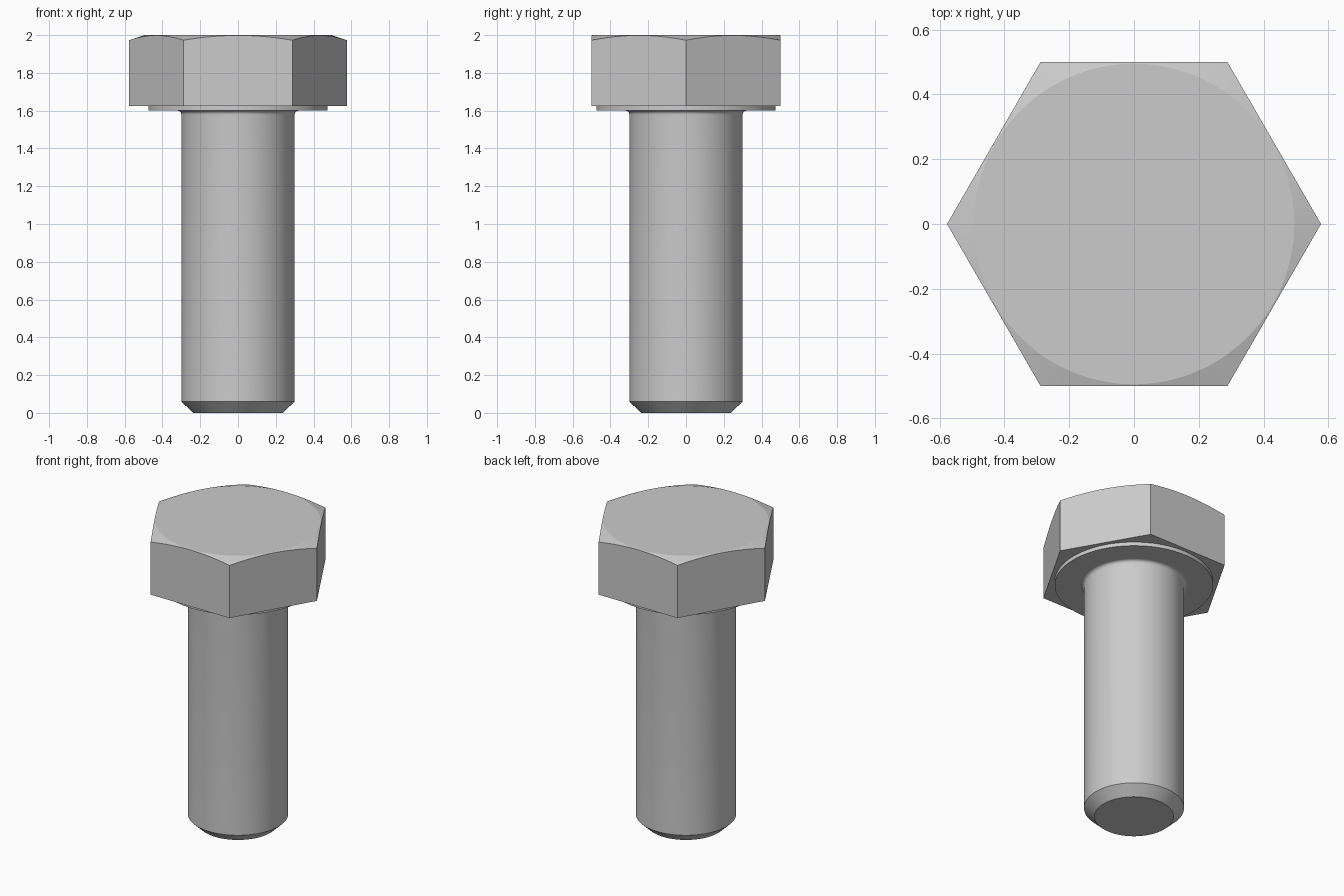
import bpy, bmesh
from math import cos, sin, pi, radians

cube = bpy.data.objects.get("Cube")
if cube:
    bpy.data.objects.remove(cube, do_unlink=True)

steel = bpy.data.materials.new("grey_steel")
steel.use_nodes = True
GREY = (0.6, 0.6, 0.6, 1)
steel.diffuse_color = GREY
steel.node_tree.nodes["Principled BSDF"].inputs["Base Color"].default_value = GREY


def lathe(name, profile, sides, turn=0.0):
    """Closed solid of revolution from (radius, height) pairs, bottom to top."""
    bm = bmesh.new()
    rings = [[bm.verts.new((r * cos(turn + 2 * pi * i / sides),
                            r * sin(turn + 2 * pi * i / sides), z))
              for i in range(sides)] for r, z in profile]
    for low, high in zip(rings, rings[1:]):
        for i in range(sides):
            j = (i + 1) % sides
            bm.faces.new((low[i], low[j], high[j], high[i]))
    bm.faces.new(rings[0][::-1])
    bm.faces.new(rings[-1])
    mesh = bpy.data.meshes.new(name)
    bm.to_mesh(mesh)
    bm.free()
    mesh.materials.append(steel)
    obj = bpy.data.objects.new(name, mesh)
    bpy.context.collection.objects.link(obj)
    return obj


def smooth(obj):
    bpy.ops.object.select_all(action="DESELECT")
    obj.select_set(True)
    bpy.context.view_layer.objects.active = obj
    bpy.ops.object.shade_smooth_by_angle(angle=radians(15))


# Hexagonal head, its top corners trimmed by a shallow cone
HEAD_BASE, TOP = 1.625, 2.0
head = lathe("hex_head", [(0.5 / cos(pi / 6), HEAD_BASE), (0.5 / cos(pi / 6), TOP)], 6)
cone = lathe("chamfer_cutter", [(0.8, 1.5), (0.8, 1.9), (0.495, TOP)], 144, pi / 144)
trim = head.modifiers.new("corner_chamfer", "BOOLEAN")
trim.operation = "INTERSECT"
trim.solver = "EXACT"
trim.object = cone
bpy.context.view_layer.objects.active = head
head.select_set(True)
bpy.ops.object.modifier_apply(modifier=trim.name)
bpy.data.objects.remove(cone, do_unlink=True)
smooth(head)

# Washer face under the head
WASHER_BASE = 1.6
smooth(lathe("washer_face", [(0.475, WASHER_BASE), (0.475, HEAD_BASE)], 96))

# Shank with a chamfered tip and a small fillet below the washer face
R, FILLET, STEPS = 0.3, 0.022, 8
profile = [(0.237, 0), (R, 0.06)]
for k in range(STEPS + 1):
    a = pi / 2 * k / STEPS
    profile.append((R + FILLET * (1 - cos(a)), WASHER_BASE - FILLET * (1 - sin(a))))
smooth(lathe("shank", profile, 96))
